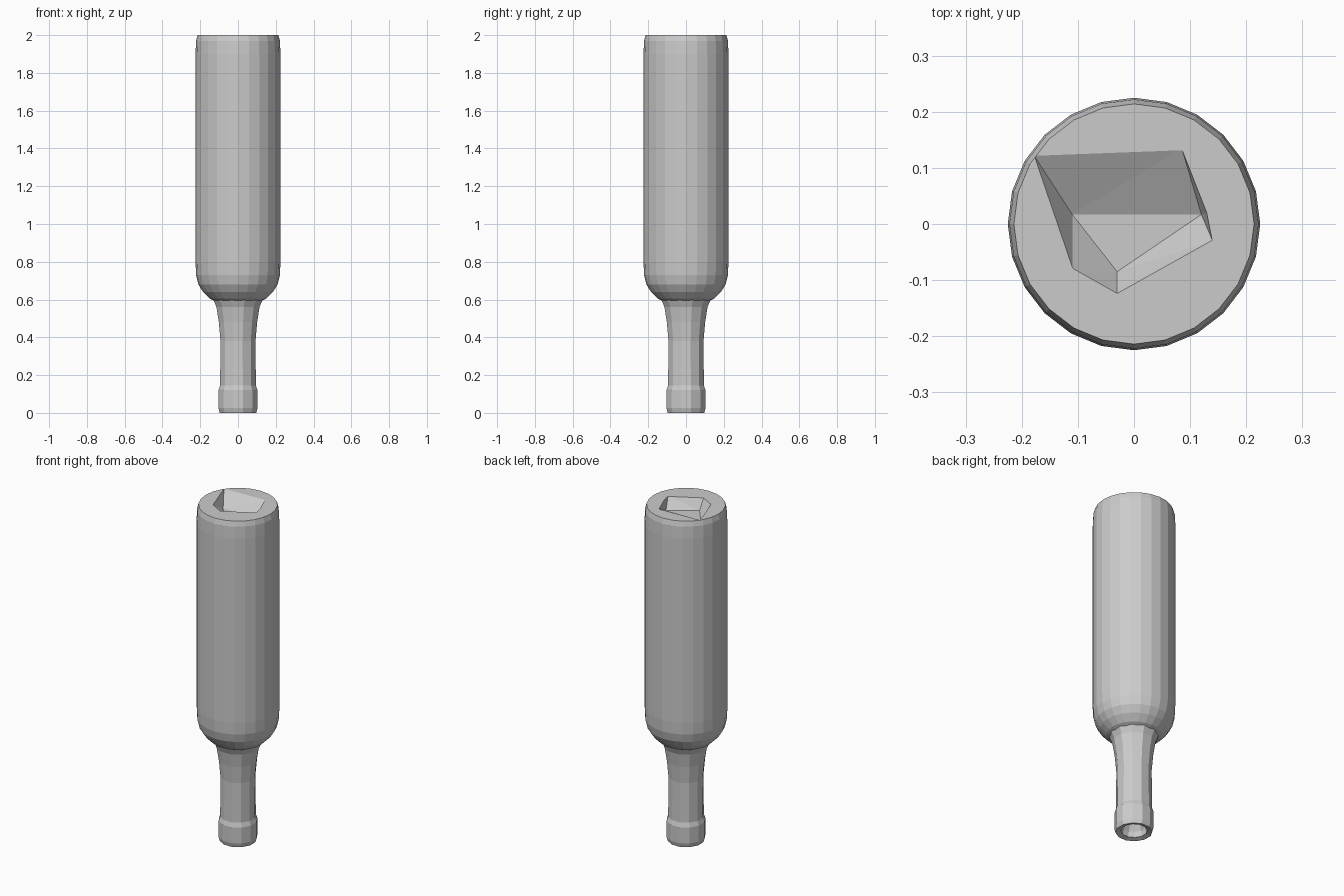
import bpy, bmesh
from math import cos, sin, pi

if "Cube" in bpy.data.objects:
    bpy.data.objects.remove(bpy.data.objects["Cube"])


def make_object(name, bm):
    bmesh.ops.recalc_face_normals(bm, faces=bm.faces)
    mesh = bpy.data.meshes.new(name)
    bm.to_mesh(mesh)
    bm.free()
    obj = bpy.data.objects.new(name, mesh)
    bpy.context.collection.objects.link(obj)
    return obj


def lathe(name, profile, sides, turn=0.0):
    """Flat-faced revolve; the first and last profile rings are capped."""
    bm = bmesh.new()
    rings = []
    for r, z in profile:
        rings.append([bm.verts.new((r * cos(turn + 2 * pi * i / sides),
                                    r * sin(turn + 2 * pi * i / sides), z))
                      for i in range(sides)])
    for a, b in zip(rings, rings[1:]):
        for i in range(sides):
            j = (i + 1) % sides
            bm.faces.new((a[i], a[j], b[j], b[i]))
    bm.faces.new(rings[0])
    bm.faces.new(rings[-1])
    return make_object(name, bm)


# Upturned bottle body with rounded shoulder
body = lathe("bottle_body", [
    (0.11, 0.585), (0.15, 0.605), (0.185, 0.64), (0.21, 0.68),
    (0.222, 0.73), (0.225, 0.80), (0.225, 1.90), (0.222, 1.97),
    (0.214, 2.0)], 24)

# Neck with thick lip and hollow mouth
lathe("bottle_neck", [
    (0.02, 0.12), (0.068, 0.04), (0.072, 0.008), (0.10, 0.0), (0.107, 0.025),
    (0.107, 0.12), (0.098, 0.145), (0.096, 0.38), (0.105, 0.48),
    (0.118, 0.56), (0.14, 0.61)], 12, pi / 12)

# Lopsided faceted dent in the bottle base
bm = bmesh.new()
rim = [(-0.18, 0.125), (0.085, 0.135), (0.13, 0.02), (0.14, -0.03),
       (-0.03, -0.125), (-0.11, -0.08)]
floor = [(-0.11, 0.017), (0.12, 0.017), (0.06, -0.02), (-0.03, -0.085)]
for points, z in ((rim, 2.002), (floor, 1.94)):
    for x, y in points:
        bm.verts.new((x, y, z))
bmesh.ops.convex_hull(bm, input=bm.verts)
cutter = make_object("base_dent_cutter", bm)
cutter.hide_render = True
cutter.display_type = 'WIRE'
dent = body.modifiers.new("base_dent", 'BOOLEAN')
dent.operation = 'DIFFERENCE'
dent.solver = 'EXACT'
dent.object = cutter

# Bake the dent and drop the cutter
bpy.context.view_layer.objects.active = body
body.select_set(True)
bpy.ops.object.modifier_apply(modifier=dent.name)
bpy.data.objects.remove(cutter, do_unlink=True)
